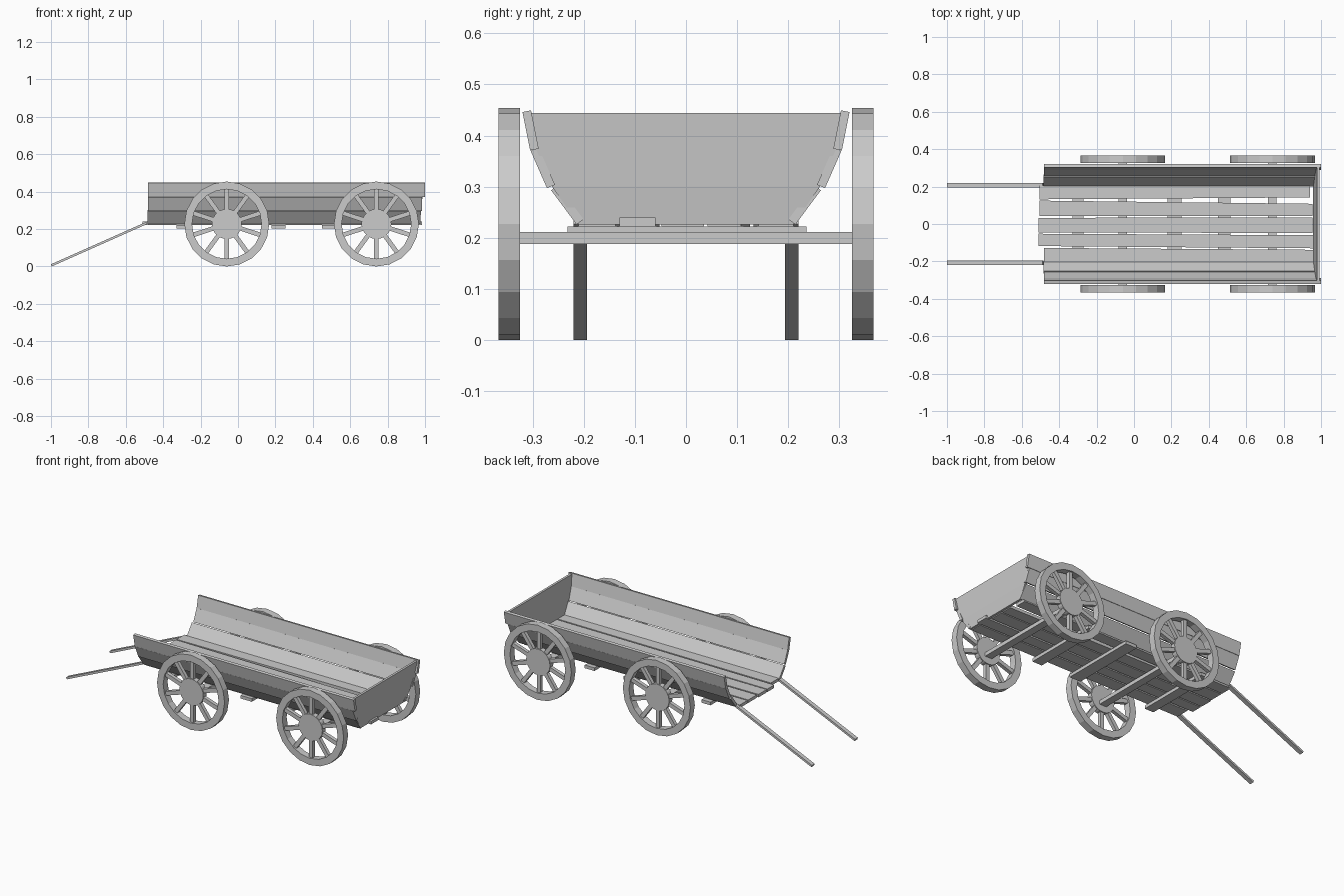
import bpy, bmesh
from math import sin, cos, pi, atan2
from mathutils import Vector, Matrix

cube = bpy.data.objects.get("Cube")
if cube:
    bpy.data.objects.remove(cube, do_unlink=True)

GREY = (0.6, 0.6, 0.6, 1)
wood = bpy.data.materials.new("plain grey wood")
wood.use_nodes = True
wood.diffuse_color = GREY
wood.node_tree.nodes["Principled BSDF"].inputs["Base Color"].default_value = GREY


def finish(name, bm):
    bmesh.ops.recalc_face_normals(bm, faces=bm.faces)
    mesh = bpy.data.meshes.new(name)
    bm.to_mesh(mesh)
    bm.free()
    mesh.materials.append(wood)
    return place(name, mesh)


def place(name, mesh, location=(0, 0, 0)):
    obj = bpy.data.objects.new(name, mesh)
    obj.location = location
    bpy.context.collection.objects.link(obj)
    return obj


def add_prism(bm, ring, push):
    """Close a flat ring of points into a solid along the push vector."""
    near = [bm.verts.new(p) for p in ring]
    far = [bm.verts.new(Vector(p) + Vector(push)) for p in ring]
    bm.faces.new(near)
    bm.faces.new(far[::-1])
    for i in range(len(ring)):
        j = (i + 1) % len(ring)
        bm.faces.new((near[i], near[j], far[j], far[i]))


def prism(name, ring, push):
    bm = bmesh.new()
    add_prism(bm, ring, push)
    return finish(name, bm)


def box(name, x0, x1, y0, y1, z0, z1):
    return prism(name, [(x0, y0, z0), (x1, y0, z0), (x1, y1, z0), (x0, y1, z0)],
                 (0, 0, z1 - z0))


# Wheel: twenty-sided rim, solid hub and ten spokes, all in one mesh
WHEEL_Z, RADIUS, INNER, HUB, HALF = 0.227, 0.227, 0.186, 0.08, 0.021
SIDES, SPOKES = 20, 10
bm = bmesh.new()
loops = []
for i in range(SIDES):
    a = 2 * pi * i / SIDES
    loops.append([bm.verts.new((r * sin(a), y, r * cos(a)))
                  for r, y in ((RADIUS, -HALF), (RADIUS, HALF), (INNER, HALF), (INNER, -HALF))])
for i in range(SIDES):
    one, two = loops[i], loops[(i + 1) % SIDES]
    for k in range(4):
        m = (k + 1) % 4
        bm.faces.new((one[k], one[m], two[m], two[k]))
hub_ring = [(HUB * sin(2 * pi * i / SIDES), -0.016, HUB * cos(2 * pi * i / SIDES))
            for i in range(SIDES)]
add_prism(bm, hub_ring, (0, 0.032, 0))
for i in range(SPOKES):
    turn = Matrix.Rotation(2 * pi * i / SPOKES, 3, 'Y')
    ring = [turn @ Vector((x, y, HUB - 0.01))
            for x, y in ((-0.012, -0.011), (0.012, -0.011), (0.012, 0.011), (-0.012, 0.011))]
    add_prism(bm, ring, turn @ Vector((0, 0, INNER - HUB + 0.013)))
first = finish("front_right_wheel", bm)
first.location = (-0.06, -0.346, WHEEL_Z)
for name, x, y in (("front_left_wheel", -0.06, 0.346),
                   ("rear_right_wheel", 0.74, -0.346),
                   ("rear_left_wheel", 0.74, 0.346)):
    place(name, first.data, (x, y, WHEEL_Z))

# Axles and cross slats under the floor
for name, x in (("front_axle", -0.06), ("rear_axle", 0.74)):
    box(name, x - 0.023, x + 0.023, -0.335, 0.335, 0.188, 0.211)
for i, (x0, x1) in enumerate(((-0.33, -0.27), (0.18, 0.255), (0.45, 0.515))):
    box(f"cross_slat_{i + 1}", x0, x1, -0.232, 0.236, 0.203, 0.222)

# Floor planks, slightly uneven: start, end, then y edges at each end
floor = ((-0.48, 0.96, -0.21, -0.128, -0.21, -0.138),
         (-0.51, 0.985, -0.118, -0.052, -0.13, -0.06),
         (-0.51, 0.955, -0.045, 0.033, -0.048, 0.035),
         (-0.505, 0.955, 0.042, 0.125, 0.042, 0.108),
         (-0.505, 0.94, 0.132, 0.205, 0.142, 0.21))
for i, (x0, x1, a, b, c, d) in enumerate(floor):
    prism(f"floor_plank_{i + 1}",
          [(x0, a, 0.222), (x1, c, 0.222), (x1, d, 0.222), (x0, b, 0.222)], (0, 0, 0.018))

# Side planks: three boards per side, leaning outwards
boards = (("lower", -0.485, 0.975, (0.214, 0.226), (0.264, 0.293)),
          ("middle", -0.48, 0.985, (0.272, 0.297), (0.304, 0.37)),
          ("upper", -0.48, 1.0, (0.305, 0.371), (0.32, 0.446)))
for side, s in (("left", 1), ("right", -1)):
    for name, x0, x1, low, high in boards:
        along = Vector(high) - Vector(low)
        inward = Vector((-along.y, along.x)).normalized() * 0.017
        section = [Vector(low), Vector(high), Vector(high) + inward, Vector(low) + inward]
        prism(f"{side}_{name}_side_plank", [(x0, s * p.x, p.y) for p in section],
              (x1 - x0, 0, 0))

# Tailboard: leaning boards fitted between the sides
tail = ((0.226, 0.21, 0.957), (0.30, 0.262, 0.966), (0.372, 0.293, 0.972), (0.444, 0.306, 0.978))
for i in range(3):
    (z0, w0, x0), (z1, w1, x1) = tail[i], tail[i + 1]
    prism(f"tailboard_plank_{i + 1}",
          [(x0, -w0, z0), (x0, w0, z0), (x1, w1, z1), (x1, -w1, z1)], (0.014, 0, 0))

# Pull shafts sloping down to the ground
for side, s in (("left", 1), ("right", -1)):
    y = s * 0.207
    prism(f"{side}_shaft",
          [(-0.485, y - 0.013, 0.227), (-0.485, y + 0.013, 0.227),
           (-0.489, y + 0.013, 0.239), (-0.489, y - 0.013, 0.239)],
          (-0.511, 0, -0.227))
